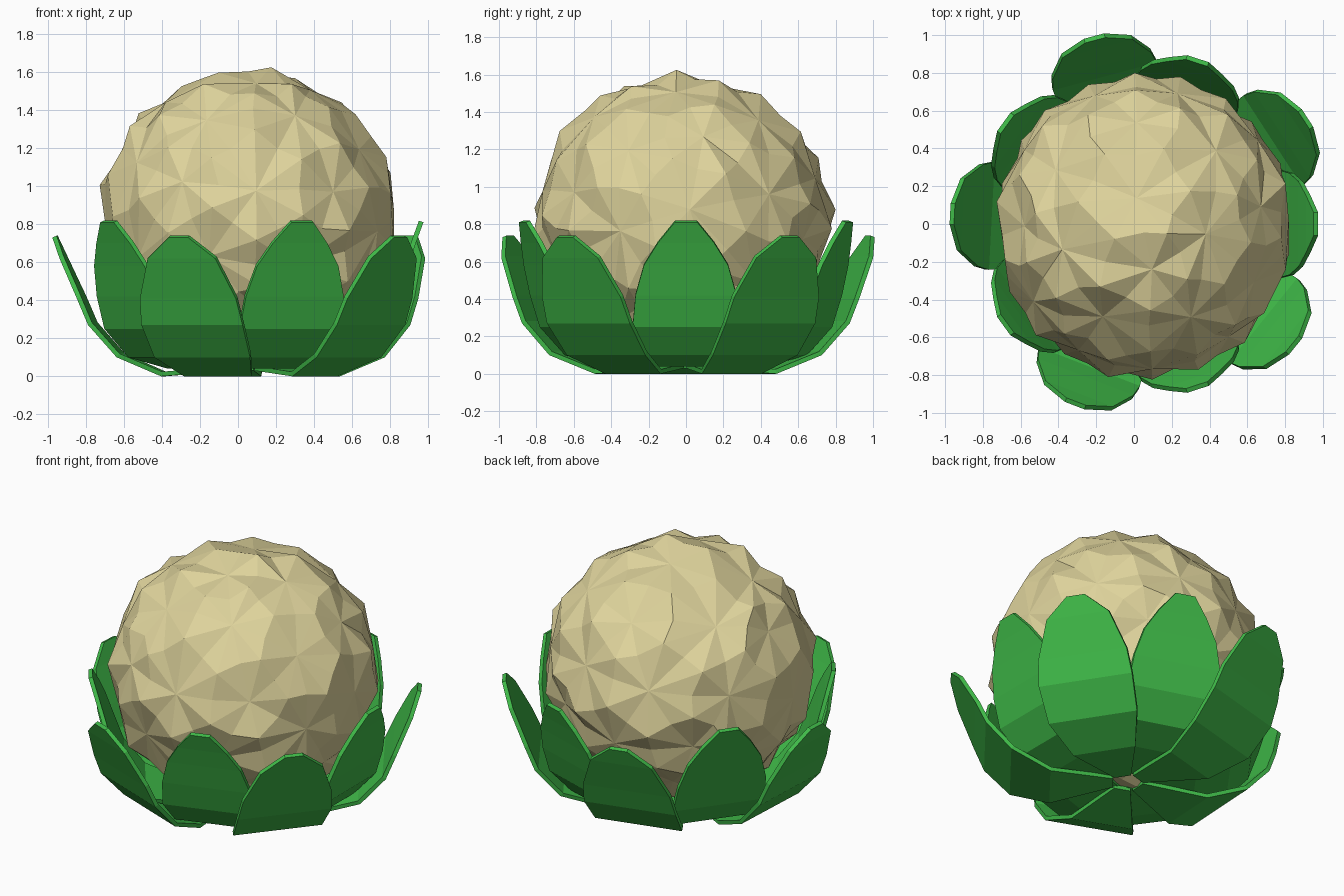
import bpy, bmesh, math, random
from mathutils import Vector, Matrix

if "Cube" in bpy.data.objects:
    bpy.data.objects.remove(bpy.data.objects["Cube"])

random.seed(4)
CX = 0.055  # common axis of head and leaves


def material(name, rgb):
    m = bpy.data.materials.new(name)
    m.diffuse_color = (*rgb, 1)
    m.use_nodes = True
    m.node_tree.nodes["Principled BSDF"].inputs["Base Color"].default_value = m.diffuse_color
    return m


cream = material("cream", (0.73, 0.65, 0.33))
green = material("leaf green", (0.05, 0.49, 0.065))


def add_object(name, bm, mat):
    me = bpy.data.meshes.new(name)
    bm.to_mesh(me)
    bm.free()
    me.materials.append(mat)
    ob = bpy.data.objects.new(name, me)
    bpy.context.collection.objects.link(ob)
    return ob


# Head: each coarse triangle is split into six, giving bumps and ruffled pits
coarse = bmesh.new()
bmesh.ops.create_icosphere(coarse, subdivisions=2, radius=1)
bmesh.ops.rotate(coarse, verts=coarse.verts, cent=(0, 0, 0),
                 matrix=Matrix.Rotation(0.3, 3, 'X') @ Matrix.Rotation(0.4, 3, 'Z'))
for v in coarse.verts:
    v.co += Vector([random.uniform(-0.07, 0.07) for _ in range(3)])
bm = bmesh.new()


def point(co, radius):
    d = co.normalized() * (radius + random.uniform(-0.015, 0.015))
    return bm.verts.new((d.x + CX, d.y - 0.015, d.z * 0.985 + 0.83))


pits = {v: point(v.co, 0.755) for v in coarse.verts}
mids = {e: point((e.verts[0].co + e.verts[1].co) / 2, 0.775) for e in coarse.edges}
for f in coarse.faces:
    peak = point(f.calc_center_median(), 0.805)
    for loop in f.loops:
        a, b = loop.vert, loop.link_loop_next.vert
        m = mids[loop.edge]
        bm.faces.new((pits[a], m, peak))
        bm.faces.new((m, pits[b], peak))
coarse.free()
add_object("head", bm, cream)

# Leaf profiles: (distance from axis, height, half width)
INNER = [(0.08, 0.05, 0.05), (0.40, 0.04, 0.17), (0.60, 0.10, 0.25), (0.73, 0.25, 0.285),
         (0.79, 0.42, 0.27), (0.84, 0.58, 0.225), (0.88, 0.70, 0.15), (0.92, 0.81, 0.06)]
OUTER = [(0.08, 0.03, 0.05), (0.45, 0.0, 0.19), (0.68, 0.10, 0.27), (0.83, 0.27, 0.285),
         (0.89, 0.41, 0.27), (0.985, 0.62, 0.19), (1.03, 0.73, 0.055)]


def leaf(name, profile, degrees):
    bm = bmesh.new()
    rows = [[bm.verts.new((r, s * w, z)) for s in (-1, 1)] for r, z, w in profile]
    for (l0, r0), (l1, r1) in zip(rows, rows[1:]):
        bm.faces.new((l0, r0, r1, l1))
    ob = add_object(name, bm, green)
    ob.location.x = CX
    ob.rotation_euler.z = math.radians(degrees)
    mod = ob.modifiers.new("thickness", 'SOLIDIFY')
    mod.thickness = 0.025
    mod.offset = -1


# Two rings of five leaves
for i in range(5):
    leaf(f"inner_leaf_{i + 1}", INNER, 72 * i)
    leaf(f"outer_leaf_{i + 1}", OUTER, 72 * i + 33)
